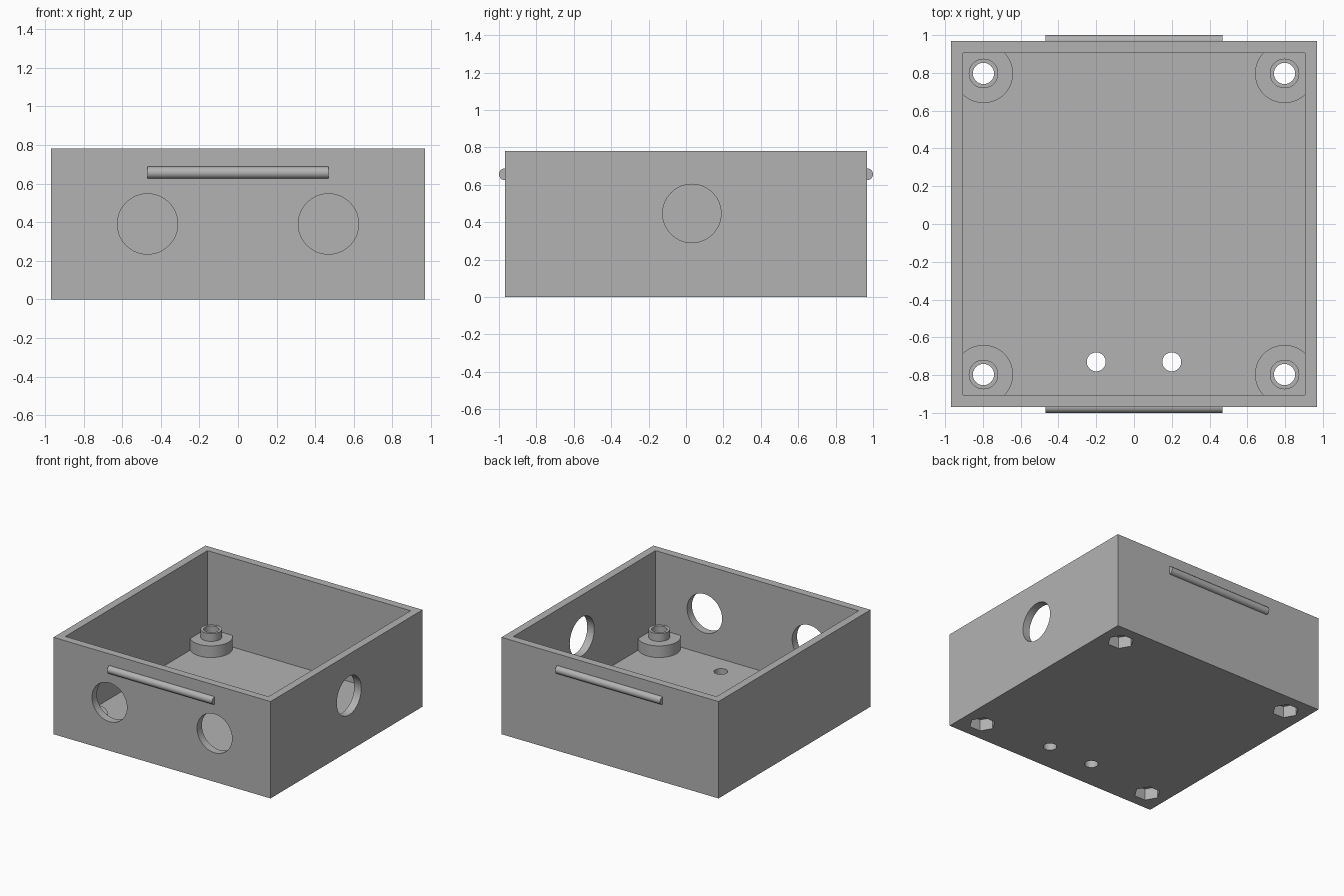
import bpy
import math

default = bpy.data.objects.get("Cube")
if default:
    bpy.data.objects.remove(default, do_unlink=True)

MM = 2 / 64            # one design millimetre in scene units
HALF, WALL, HEIGHT = 31 * MM, 2 * MM, 25 * MM
POST = 25.5 * MM       # corner post offset from the centre
CORNERS = [(sx * POST, sy * POST) for sx in (-1, 1) for sy in (-1, 1)]

grey = bpy.data.materials.new("plain grey")
grey.use_nodes = True
COLOUR = (0.45, 0.45, 0.45, 1)
grey.diffuse_color = COLOUR
grey.node_tree.nodes["Principled BSDF"].inputs["Base Color"].default_value = COLOUR


def finish(name):
    ob = bpy.context.object
    ob.name = name
    ob.data.materials.append(grey)
    return ob


def block(name, half, z0, z1):
    bpy.ops.mesh.primitive_cube_add(size=1, location=(0, 0, (z0 + z1) / 2))
    ob = finish(name)
    ob.scale = (2 * half, 2 * half, z1 - z0)
    bpy.ops.object.transform_apply(location=True, rotation=True, scale=True)
    return ob


def rod(name, centre, radius, length, axis="z", sides=64):
    turn = {"x": (0, math.pi / 2, 0), "y": (math.pi / 2, 0, 0), "z": (0, 0, 0)}[axis]
    bpy.ops.mesh.primitive_cylinder_add(
        vertices=sides, radius=radius, depth=length, location=centre, rotation=turn)
    return finish(name)


def upright(name, xy, radius, z0, z1, sides=64):
    return rod(name, (*xy, (z0 + z1) / 2), radius, z1 - z0, sides=sides)


def combine(target, tool, operation):
    mod = target.modifiers.new(tool.name, "BOOLEAN")
    mod.operation, mod.solver, mod.object = operation, "EXACT", tool
    bpy.context.view_layer.objects.active = target
    bpy.ops.object.modifier_apply(modifier=mod.name)
    bpy.data.objects.remove(tool, do_unlink=True)


# Open tray
box = block("box", HALF, 0, HEIGHT)
combine(box, block("cavity", HALF - WALL, WALL, HEIGHT + WALL), "DIFFERENCE")

# Stepped corner posts, drilled through, with hexagonal nut pockets underneath
for xy in CORNERS:
    combine(box, upright("post", xy, 5 * MM, MM, 5 * MM), "UNION")
    combine(box, upright("collar", xy, 2.5 * MM, 4 * MM, 7 * MM), "UNION")
for xy in CORNERS:
    combine(box, upright("screw_hole", xy, 1.8 * MM, -MM, 8 * MM), "DIFFERENCE")
    pocket = upright("nut_pocket", xy, 3.15 * MM, -MM, 3 * MM, sides=6)
    pocket.rotation_euler.z = math.pi / 6     # points along x
    combine(box, pocket, "DIFFERENCE")

# Small floor holes and round cable openings
for side in (-1, 1):
    hole = upright("floor_hole", (side * 0.2, -0.73), 1.6 * MM, -MM, 3 * MM)
    combine(box, hole, "DIFFERENCE")
    opening = rod("front_opening", (side * 15 * MM, -HALF, 12.5 * MM), 5 * MM, 6 * MM, "y")
    combine(box, opening, "DIFFERENCE")
opening = rod("side_opening", (HALF, MM, 14.3 * MM), 5 * MM, 6 * MM, "x")
combine(box, opening, "DIFFERENCE")

# Snap ridges on the front and back walls
parts = [box]
for name, side in (("front_ridge", -1), ("back_ridge", 1)):
    parts.append(rod(name, (0, side * HALF, 21 * MM), MM, 30 * MM, "x", sides=32))

for ob in parts:
    bpy.ops.object.select_all(action="DESELECT")
    ob.select_set(True)
    bpy.context.view_layer.objects.active = ob
    bpy.ops.object.shade_smooth_by_angle(angle=math.radians(30))
